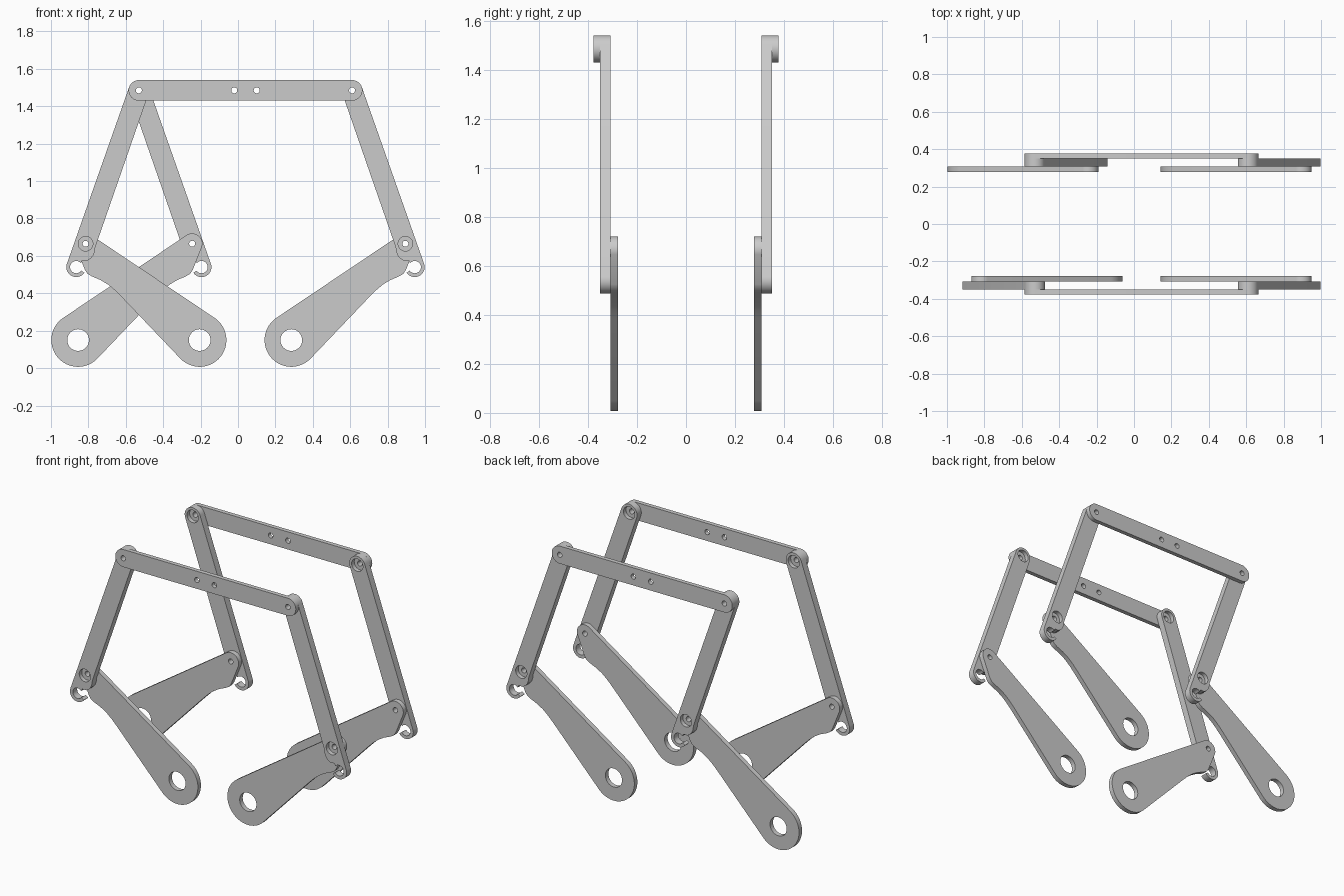
import bpy, bmesh
from math import sin, cos, radians

if "Cube" in bpy.data.objects:
    bpy.data.objects.remove(bpy.data.objects["Cube"])

HIP, KNEE, FOOT = (0.61, 1.485), (0.895, 0.665), (0.285, 0.15)
MID = 0.04          # x of the top bar's centre
BORE = 0.016        # small pin hole radius


def arc(c, r, a0, a1, n=20):
    return [(c[0] + r * cos(radians(a0 + (a1 - a0) * i / n)),
             c[1] + r * sin(radians(a0 + (a1 - a0) * i / n))) for i in range(n + 1)]


def prism(name, outline, y0, y1):
    bm = bmesh.new()
    face = bm.faces.new([bm.verts.new((x, y0, z)) for x, z in outline])
    ext = bmesh.ops.extrude_face_region(bm, geom=[face])
    verts = [v for v in ext['geom'] if isinstance(v, bmesh.types.BMVert)]
    bmesh.ops.translate(bm, verts=verts, vec=(0, y1 - y0, 0))
    bmesh.ops.recalc_face_normals(bm, faces=bm.faces)
    me = bpy.data.meshes.new(name)
    bm.to_mesh(me)
    bm.free()
    ob = bpy.data.objects.new(name, me)
    bpy.context.collection.objects.link(ob)
    return ob


def plate(name, outline, y0, y1, holes):
    """Flat plate with round cuts; holes are (centre, radius, y start, y end)."""
    ob = prism(name, outline, y0, y1)
    cutters = []
    for c, r, a, b in holes:
        cut = prism("hole_cutter", arc(c, r, 0, 360, 32)[:-1], a, b)
        cut.hide_render = True
        mod = ob.modifiers.new("hole", 'BOOLEAN')
        mod.operation, mod.solver, mod.object = 'DIFFERENCE', 'EXACT', cut
        cutters.append(cut)
    bpy.context.view_layer.update()
    dg = bpy.context.evaluated_depsgraph_get()
    me = bpy.data.meshes.new_from_object(ob.evaluated_get(dg))
    ob.modifiers.clear()
    ob.data = me
    for cut in cutters:
        bpy.data.objects.remove(cut)
    bpy.ops.object.select_all(action='DESELECT')
    ob.select_set(True)
    bpy.context.view_layer.objects.active = ob
    bpy.ops.object.shade_smooth_by_angle(angle=radians(30))
    return ob


# Outline of the upper leg, ending in an open hook
HOOK = (0.945, 0.54)
upper = (arc(HIP, 0.055, 19.2, 199.2)
         + [(0.843, 0.647), (0.845, 0.625), (0.853, 0.603), (0.867, 0.586),
            (0.885, 0.575), (0.913, 0.576)]
         + arc(HOOK, 0.033, 140, -145) + arc(HOOK, 0.053, -145, 19.2))

# Outline of the lower leg, wide at the foot and waisted near the knee
lower = (arc(FOOT, 0.143, 124, 315, 32)
         + [(0.70, 0.378), (0.738, 0.416), (0.775, 0.447), (0.815, 0.471),
            (0.86, 0.49), (0.884, 0.504), (0.898, 0.525)]
         + arc(KNEE, 0.055, -20, 124))

# Outline of the top bar
L_HIP = (2 * MID - HIP[0], HIP[1])
bar = arc(HIP, 0.055, -90, 90) + arc(L_HIP, 0.055, 90, 270)


def place(points, flip, shift):
    """Mirror about the hip if asked, then shift along x."""
    return [((2 * HIP[0] - x if flip else x) + shift, z) for x, z in points]


SPAN = L_HIP[0] - HIP[0]
for side, s in (("front", -1), ("back", 1)):
    # Top bar with four pin holes
    plate(side + "_top_bar", bar, s * 0.351, s * 0.378,
          [((x, HIP[1]), BORE, s * 0.3, s * 0.45) for x in (L_HIP[0], -0.02, 0.10, HIP[0])])
    # Two legs hang from each bar; only the front left one is mirrored
    for end, flip, shift in (("right", False, 0), ("left", s < 0, SPAN)):
        hip, knee, foot = place([HIP, KNEE, FOOT], flip, shift)
        plate(f"{side}_{end}_upper_leg", place(upper, flip, shift), s * 0.308, s * 0.351,
              [(hip, BORE, s * 0.25, s * 0.45), (knee, BORE, s * 0.25, s * 0.45),
               (hip, 0.039, s * 0.25, s * 0.334), (knee, 0.039, s * 0.325, s * 0.45)])
        plate(f"{side}_{end}_lower_leg", place(lower, flip, shift), s * 0.278, s * 0.308,
              [(knee, BORE, s * 0.2, s * 0.45), (foot, 0.058, s * 0.2, s * 0.45)])
